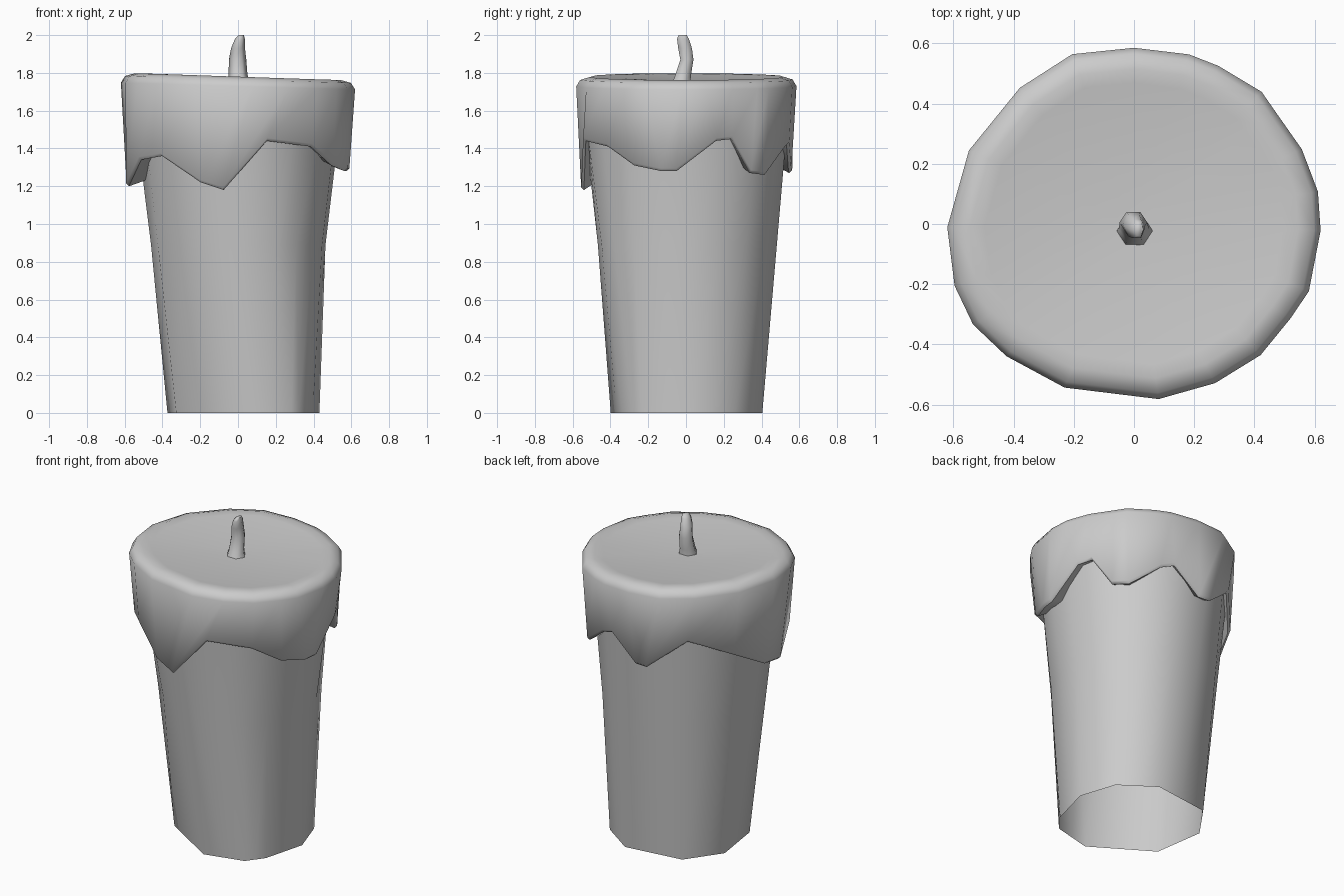
import bpy, bmesh
from math import sin, cos, radians, pi

if "Cube" in bpy.data.objects:
    bpy.data.objects.remove(bpy.data.objects["Cube"])


def polar(deg, r, z):
    a = radians(deg)
    return (r * cos(a), r * sin(a), z)


def loft(name, rings, cap_start=False, cap_end=True, angle=40):
    """Skin a stack of equal-length rings and optionally close the ends."""
    bm = bmesh.new()
    loops = [[bm.verts.new(p) for p in ring] for ring in rings]
    n = len(loops[0])
    for a, b in zip(loops, loops[1:]):
        for i in range(n):
            j = (i + 1) % n
            bm.faces.new((a[i], a[j], b[j], b[i]))
    if cap_start:
        bm.faces.new(loops[0][::-1])
    if cap_end:
        bm.faces.new(loops[-1])
    mesh = bpy.data.meshes.new(name)
    bm.to_mesh(mesh)
    bm.free()
    ob = bpy.data.objects.new(name, mesh)
    bpy.context.collection.objects.link(ob)
    bpy.ops.object.select_all(action='DESELECT')
    ob.select_set(True)
    bpy.context.view_layer.objects.active = ob
    bpy.ops.object.shade_smooth_by_angle(angle=radians(angle))
    return ob


# Candle body: open shell, irregular nine-sided foot, rounder top
foot = [(4, .432), (36, .44), (70, .43), (122, .42), (159, .40),
        (208, .37), (275, .40), (310, .44), (327, .43)]
corners = [polar(a, r, 0) for a, r in foot]
base, middle, top = [], [], []
for i, p in enumerate(corners):
    q = corners[(i + 1) % len(corners)]
    for t in (0, .5):
        k = 2 * i + t * 2
        b = [p[c] + (q[c] - p[c]) * t for c in range(3)]
        u = polar(4 + k * 20, .535, 1.48)
        dent = 1 - .06 * max(0, cos(radians(k * 20))) ** 4
        m = [b[c] + (u[c] - b[c]) * .6 for c in range(3)]
        base.append(b)
        middle.append((m[0] * dent, m[1] * dent, m[2]))
        top.append(u)
loft("candle_body", [base, middle, top], cap_end=False, angle=50)

# Melted wax cap: (rim angle, rim radius, drip angle, drip height)
wax = [(-2, .62, -5, 1.28), (10, .62, 16, 1.44), (24, .61, 25, 1.45),
       (39, .60, 37, 1.27), (46, .61, 47, 1.26), (62, .595, 66, 1.39),
       (72, .592, 75, 1.42), (90, .585, 93, 1.27), (110, .60, 101, 1.27),
       (130, .59, 126, 1.45), (156, .60, 154, 1.34), (181, .62, 177, 1.22),
       (199, .63, 190, 1.20), (212, .63, 209, 1.34), (226, .61, 225, 1.36),
       (247, .59, 249, 1.22), (278, .587, 262, 1.18), (297, .593, 286, 1.44),
       (314, .605, 313, 1.41), (329, .607, 331, 1.31), (339, .622, 347, 1.28)]


def rim_z(a):
    return 1.78 + .018 * cos(radians(a - 180))


cap = [
    [polar(d, .50, z + .03) for a, r, d, z in wax],
    [polar(d, r * .93, z) for a, r, d, z in wax],
    [polar(d, r * .955, z + .015) for a, r, d, z in wax],
    [polar(a, r, rim_z(a) - .05) for a, r, d, z in wax],
    [polar(a, r * .965, rim_z(a) - .015) for a, r, d, z in wax],
    [polar(a, r * .88, rim_z(a)) for a, r, d, z in wax],
    [polar(a, r * .8, rim_z(a) - .008) for a, r, d, z in wax],
    [polar(a, .06, 1.755) for a, r, d, z in wax],
]
loft("wax_cap", cap, angle=50)

# Bent six-sided wick: x, y, z, x radius, y radius
path = [(.003, -.025, 1.745, .062, .055), (0, -.015, 1.79, .05, .048),
        (-.002, .005, 1.87, .046, .04), (0, -.005, 1.93, .037, .042),
        (.01, -.016, 1.98, .026, .036), (.017, -.018, 2.0, .014, .025)]
loft("wick", [[(x + rx * cos(i * pi / 3), y + ry * sin(i * pi / 3), z)
               for i in range(6)] for x, y, z, rx, ry in path], angle=70)
